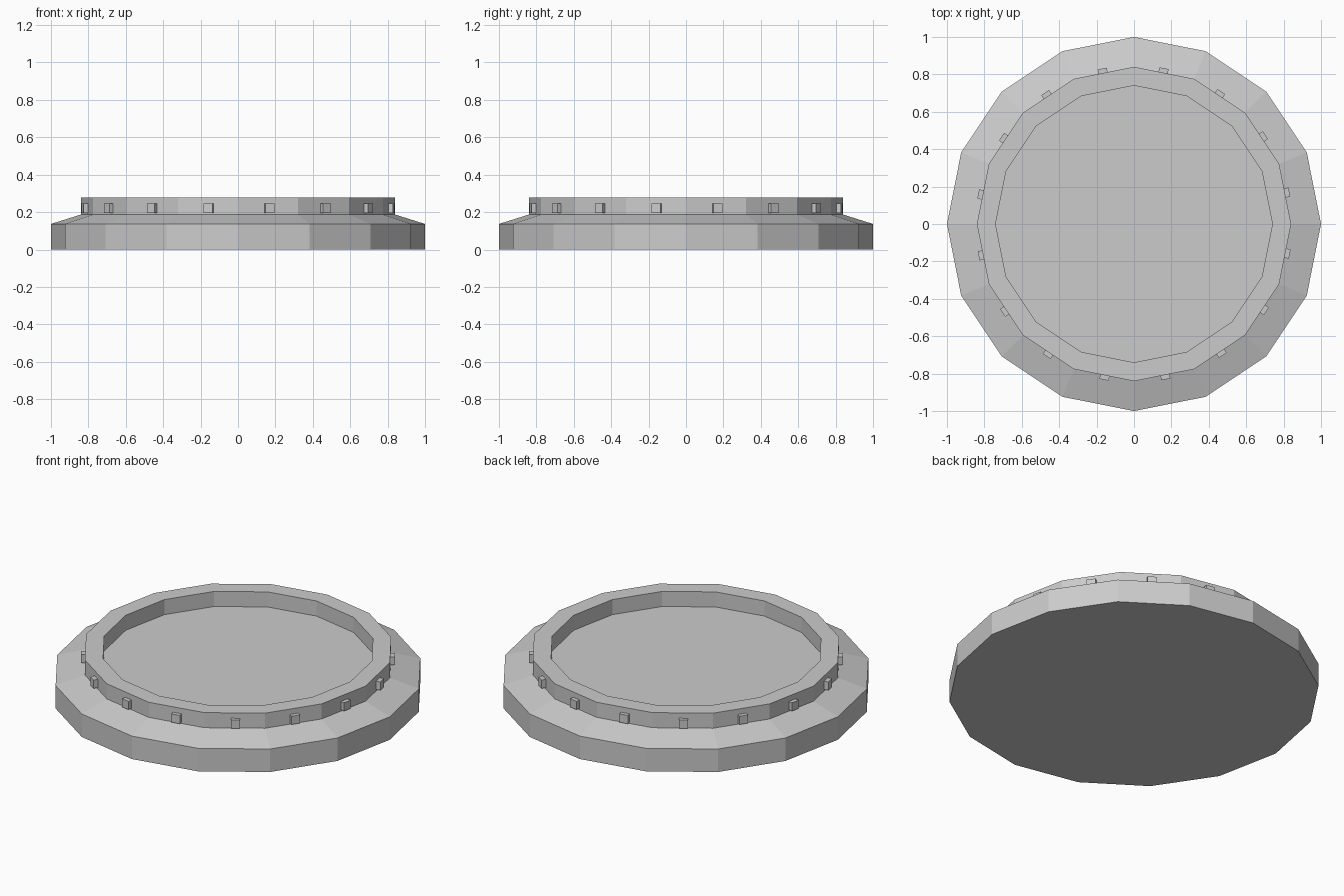
import bpy, bmesh, math
from mathutils import Matrix

if "Cube" in bpy.data.objects:
    bpy.data.objects.remove(bpy.data.objects["Cube"])

SIDES = 16


def finish(bm, name):
    bmesh.ops.recalc_face_normals(bm, faces=bm.faces)
    mesh = bpy.data.meshes.new(name)
    bm.to_mesh(mesh)
    bm.free()
    obj = bpy.data.objects.new(name, mesh)
    bpy.context.collection.objects.link(obj)
    return obj


def lathe(name, profile, closed):
    """Turn (radius, z) points into a 16-sided solid; open profiles get capped ends."""
    bm = bmesh.new()
    loops = []
    for r, z in profile:
        loops.append([bm.verts.new((r * math.cos(a), r * math.sin(a), z))
                      for a in (2 * math.pi * i / SIDES for i in range(SIDES))])
    pairs = list(zip(loops, loops[1:]))
    if closed:
        pairs.append((loops[-1], loops[0]))
    else:
        bm.faces.new(loops[0])
        bm.faces.new(loops[-1])
    for lo, hi in pairs:
        for i in range(SIDES):
            j = (i + 1) % SIDES
            bm.faces.new((lo[i], lo[j], hi[j], hi[i]))
    return finish(bm, name)


# Plinth with sloped shoulder; its top is the floor of the recess
lathe("base", [(1, 0), (1, 0.137), (0.84, 0.187)], False)

# Raised rim around the recess
lathe("rim", [(0.84, 0.187), (0.84, 0.277), (0.74, 0.277), (0.74, 0.187)], True)

# Small studs, one on each rim face
bm = bmesh.new()
for i in range(SIDES):
    angle = math.radians(11.6 + 22.5 * i)
    place = (Matrix.Rotation(angle, 4, 'Z') @ Matrix.Translation((0.831, 0, 0.22))
             @ Matrix.Diagonal((0.034, 0.05, 0.05, 1)))
    bmesh.ops.create_cube(bm, size=1, matrix=place)
finish(bm, "rim_studs")
